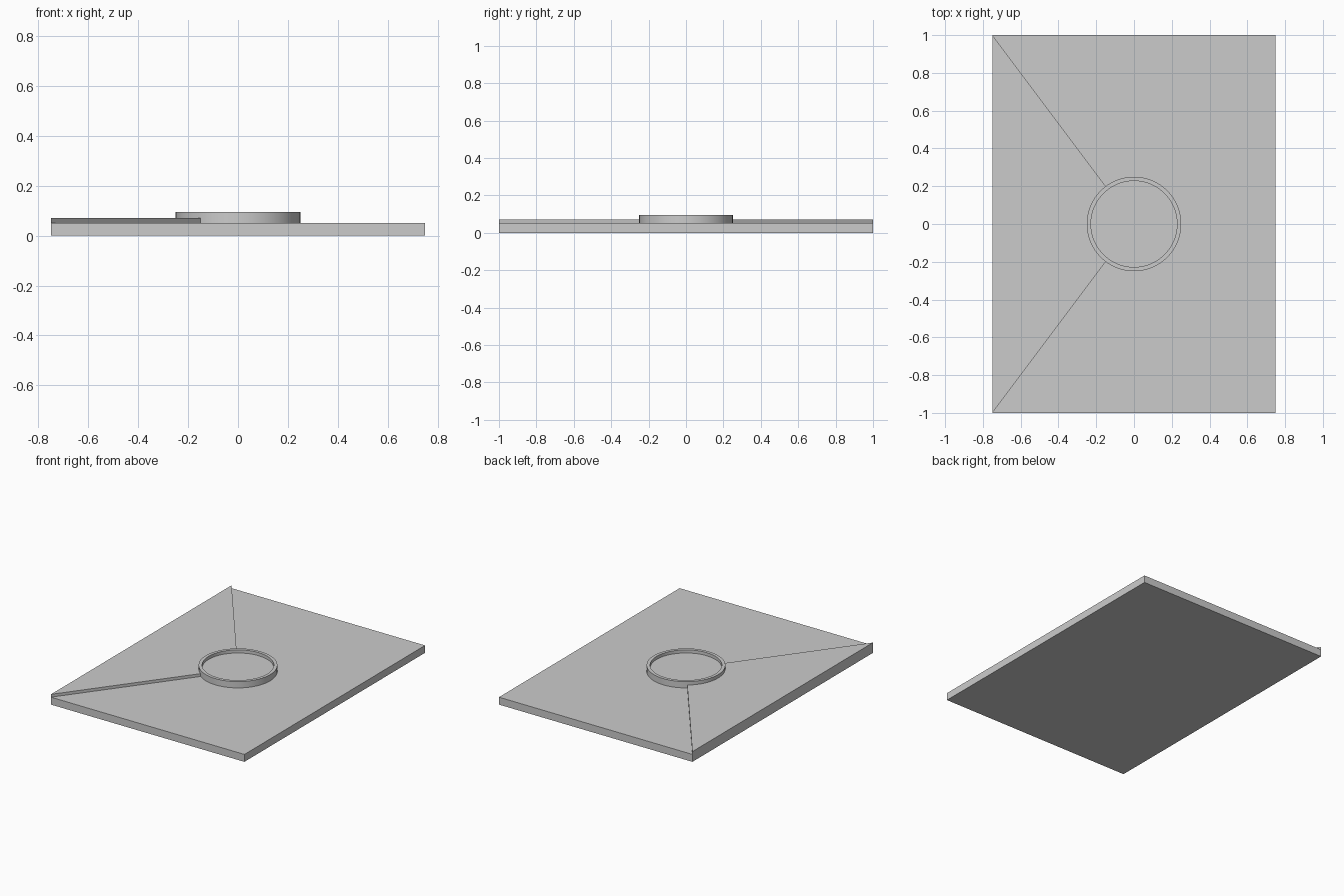
import bpy, bmesh, math

if "Cube" in bpy.data.objects:
    bpy.data.objects.remove(bpy.data.objects["Cube"])

BASE_Z, WEDGE_Z, DISC_Z, RING_Z = 0.052, 0.072, 0.074, 0.096


def extrude_outline(name, points, z0, z1):
    """Solid prism from a 2D outline."""
    bm = bmesh.new()
    face = bm.faces.new([bm.verts.new((x, y, z0)) for x, y in points])
    top = bmesh.ops.extrude_face_region(bm, geom=[face])["geom"]
    bmesh.ops.translate(bm, vec=(0, 0, z1 - z0),
                        verts=[v for v in top if isinstance(v, bmesh.types.BMVert)])
    bmesh.ops.recalc_face_normals(bm, faces=bm.faces)
    mesh = bpy.data.meshes.new(name)
    bm.to_mesh(mesh)
    bm.free()
    obj = bpy.data.objects.new(name, mesh)
    bpy.context.collection.objects.link(obj)
    return obj


def revolve(name, profile, segments=64):
    """Spin a closed (radius, z) profile about the z axis."""
    bm = bmesh.new()
    verts = [bm.verts.new((r, 0, z)) for r, z in profile]
    edges = [bm.edges.new((verts[i - 1], verts[i])) for i in range(len(verts))]
    bmesh.ops.spin(bm, geom=verts + edges, cent=(0, 0, 0), axis=(0, 0, 1),
                   angle=math.tau, steps=segments)
    bmesh.ops.remove_doubles(bm, verts=bm.verts, dist=1e-5)
    bmesh.ops.recalc_face_normals(bm, faces=bm.faces)
    mesh = bpy.data.meshes.new(name)
    bm.to_mesh(mesh)
    bm.free()
    obj = bpy.data.objects.new(name, mesh)
    bpy.context.collection.objects.link(obj)
    return obj


def smooth(obj):
    bpy.ops.object.select_all(action="DESELECT")
    obj.select_set(True)
    bpy.context.view_layer.objects.active = obj
    bpy.ops.object.shade_smooth_by_angle(angle=math.radians(30))


# Flat rectangular panel
extrude_outline("base_panel", [(-0.75, -1), (0.75, -1), (0.75, 1), (-0.75, 1)], 0, BASE_Z)

# Raised triangle running from the left edge to the centre
extrude_outline("raised_triangle", [(-0.75, -1), (0, 0), (-0.75, 1)], BASE_Z, WEDGE_Z)

# Round floor inside the ring
disc = [(0.24 * math.cos(math.tau * i / 64), 0.24 * math.sin(math.tau * i / 64))
        for i in range(64)]
smooth(extrude_outline("center_disc", disc, BASE_Z, DISC_Z))

# Raised rim around the disc
smooth(revolve("center_ring", [(0.228, BASE_Z), (0.25, BASE_Z), (0.25, RING_Z), (0.228, RING_Z)]))
